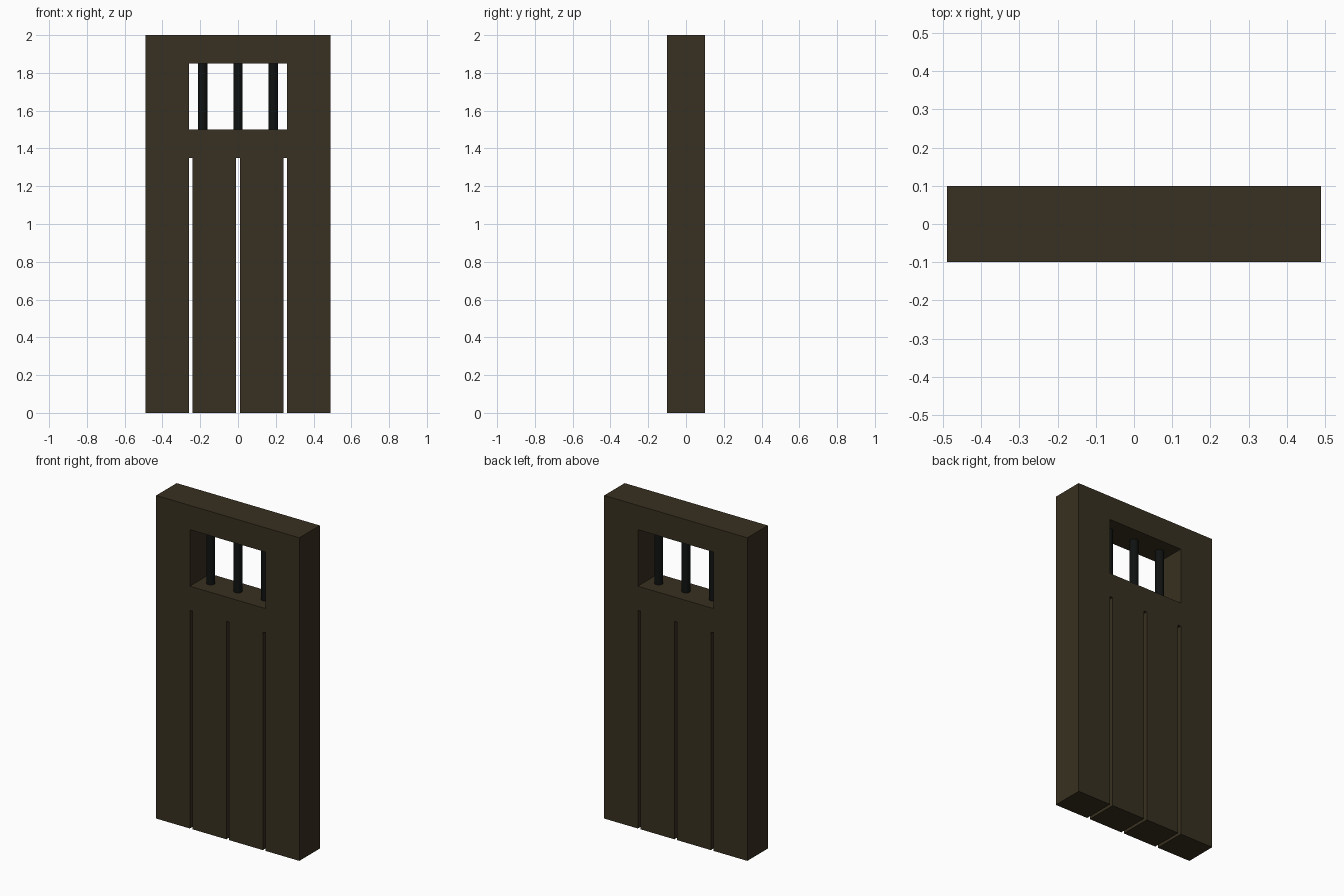
import bpy, bmesh, math

if "Cube" in bpy.data.objects:
    bpy.data.objects.remove(bpy.data.objects["Cube"])


def material(name, color):
    m = bpy.data.materials.new(name)
    m.diffuse_color = (*color, 1)
    m.use_nodes = True
    m.node_tree.nodes["Principled BSDF"].inputs["Base Color"].default_value = m.diffuse_color
    return m


wood = material("dark_wood", (0.04, 0.03, 0.015))
iron = material("black_iron", (0.005, 0.006, 0.006))

HALF_W, DEPTH, HEIGHT = 0.49, 0.2, 2.0
SLIT_TOP, SLIT_HALF = 1.35, 0.01
WIN_HALF, WIN_LOW, WIN_HIGH = 0.26, 1.5, 1.85

# Door outline: plain rectangle with three plank gaps cut up from the bottom
outline = [(HALF_W, 0), (HALF_W, HEIGHT), (-HALF_W, HEIGHT), (-HALF_W, 0)]
for x in (-0.25, 0, 0.25):
    a, b = x - SLIT_HALF, x + SLIT_HALF
    outline += [(a, 0), (a, SLIT_TOP), (b, SLIT_TOP), (b, 0)]
window = [(-WIN_HALF, WIN_LOW), (WIN_HALF, WIN_LOW),
          (WIN_HALF, WIN_HIGH), (-WIN_HALF, WIN_HIGH)]

# Door panel: filled profile with a window hole, extruded to thickness
curve = bpy.data.curves.new("door_profile", 'CURVE')
curve.dimensions = '2D'
curve.fill_mode = 'BOTH'
curve.extrude = DEPTH / 2
for loop in (outline, window):
    s = curve.splines.new('POLY')
    s.points.add(len(loop) - 1)
    for p, (x, z) in zip(s.points, loop):
        p.co = (x, z, 0, 1)
    s.use_cyclic_u = True
door = bpy.data.objects.new("door_panel", curve)
bpy.context.collection.objects.link(door)
door.rotation_euler.x = math.pi / 2
bpy.context.view_layer.objects.active = door
door.select_set(True)
bpy.ops.object.convert(target='MESH')
door = bpy.context.object
door.name = "door_panel"
bm = bmesh.new()
bm.from_mesh(door.data)
bmesh.ops.remove_doubles(bm, verts=bm.verts, dist=1e-4)
bmesh.ops.recalc_face_normals(bm, faces=bm.faces)
for f in bm.faces:
    f.smooth = False
bm.to_mesh(door.data)
bm.free()
door.data.materials.clear()
door.data.materials.append(wood)

# Window bars
for i, x in enumerate((-0.187, 0, 0.187)):
    bpy.ops.mesh.primitive_cylinder_add(
        vertices=16, radius=0.025, depth=WIN_HIGH - WIN_LOW,
        location=(x, 0, (WIN_LOW + WIN_HIGH) / 2))
    bar = bpy.context.object
    bar.name = f"window_bar_{i + 1}"
    bar.data.materials.append(iron)
    bpy.ops.object.shade_smooth_by_angle()
